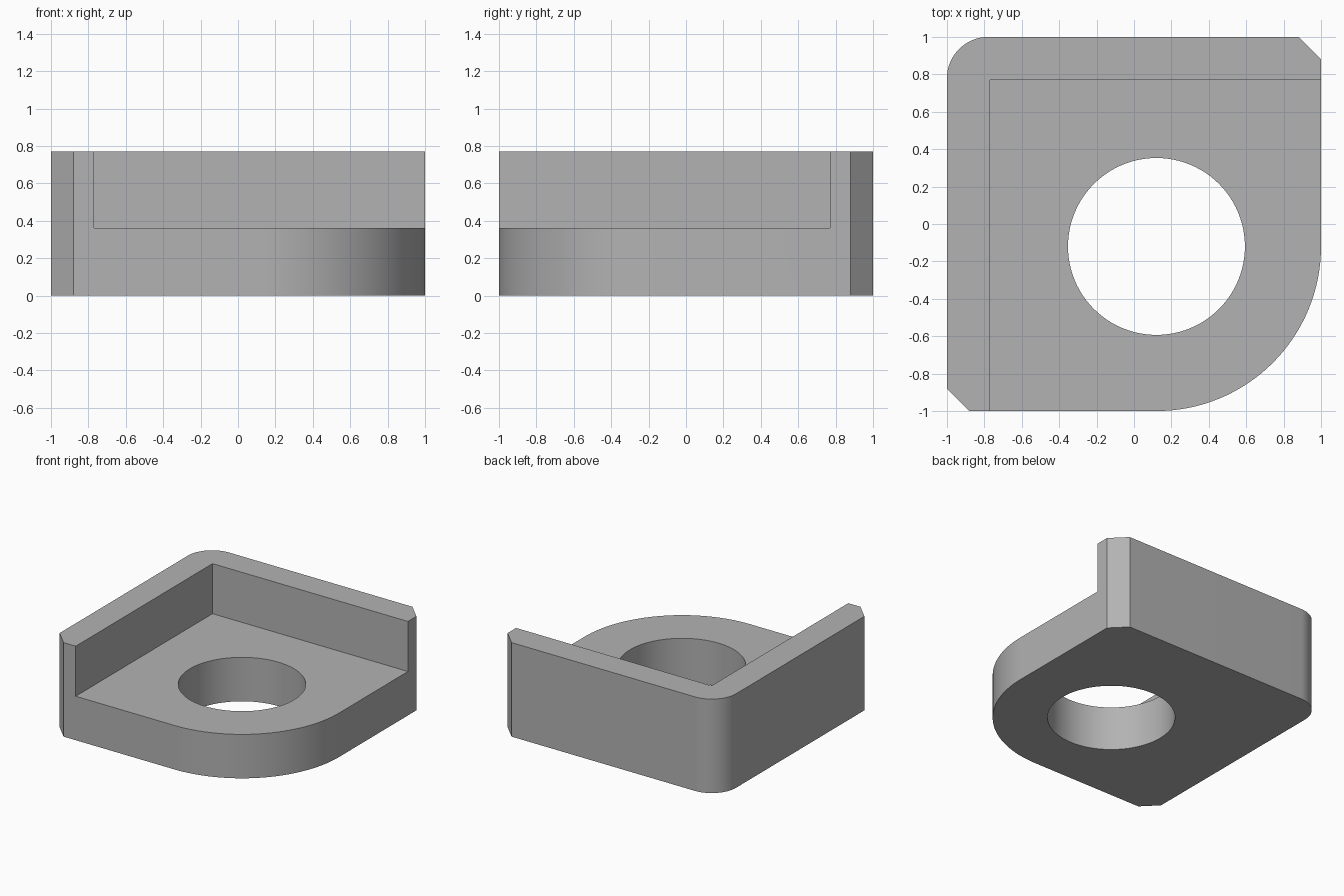
import bpy, bmesh, math

cube = bpy.data.objects.get("Cube")
if cube:
    bpy.data.objects.remove(cube, do_unlink=True)

HEIGHT, FLOOR = 0.77, 0.36      # wall top, plate top
INNER = 0.77                    # inner wall faces
CHAMFER, SMALL_R = 0.12, 0.22   # corner sizes
HOLE_C, HOLE_R = 0.12, 0.473    # hole, concentric with the big corner
BIG_R = 1 - HOLE_C

grey = bpy.data.materials.new("plain grey")
grey.use_nodes = True
colour = (0.45, 0.45, 0.45, 1)
grey.diffuse_color = colour
grey.node_tree.nodes["Principled BSDF"].inputs["Base Color"].default_value = colour


def arc(cx, cy, r, start, sweep, steps):
    angles = [math.radians(start + sweep * i / steps) for i in range(steps + 1)]
    return [(cx + r * math.cos(a), cy + r * math.sin(a)) for a in angles]


def prism(name, outline, z0, z1):
    """Solid made by extruding a counter-clockwise outline upward."""
    bm = bmesh.new()
    face = bm.faces.new([bm.verts.new((x, y, z0)) for x, y in outline])
    top = bmesh.ops.extrude_face_region(bm, geom=[face])["geom"]
    verts = [v for v in top if isinstance(v, bmesh.types.BMVert)]
    bmesh.ops.translate(bm, verts=verts, vec=(0, 0, z1 - z0))
    bmesh.ops.recalc_face_normals(bm, faces=bm.faces)
    mesh = bpy.data.meshes.new(name)
    bm.to_mesh(mesh)
    bm.free()
    mesh.materials.append(grey)
    obj = bpy.data.objects.new(name, mesh)
    bpy.context.collection.objects.link(obj)
    return obj


def cut(target, cutter):
    """Subtract the cutter for good and discard it."""
    cutter.hide_render = True
    mod = target.modifiers.new("cut", 'BOOLEAN')
    mod.operation, mod.solver, mod.object = 'DIFFERENCE', 'EXACT', cutter
    bpy.context.view_layer.objects.active = target
    bpy.ops.object.modifier_apply(modifier=mod.name)
    bpy.data.objects.remove(cutter, do_unlink=True)


# Block with two chamfered and two rounded corners
outline = [(-1, -1 + CHAMFER), (-1 + CHAMFER, -1)]
outline += arc(HOLE_C, -HOLE_C, BIG_R, -90, 90, 32)
outline += [(1, 1 - CHAMFER), (1 - CHAMFER, 1)]
outline += arc(-1 + SMALL_R, 1 - SMALL_R, SMALL_R, 90, 90, 16)
bracket = prism("corner_bracket", outline, 0, HEIGHT)

# Step that leaves the two upright walls
step = [(-INNER, -1.5), (1.5, -1.5), (1.5, INNER), (-INNER, INNER)]
cut(bracket, prism("step_cutter", step, FLOOR, HEIGHT + 0.5))

# Round through hole
hole = arc(HOLE_C, -HOLE_C, HOLE_R, 0, 360, 96)[:-1]
cut(bracket, prism("hole_cutter", hole, -0.5, HEIGHT + 0.5))

# Smooth the curved sides, keep the edges sharp
bpy.ops.object.select_all(action='DESELECT')
bracket.select_set(True)
bpy.context.view_layer.objects.active = bracket
bpy.ops.object.shade_smooth_by_angle(angle=math.radians(30))
